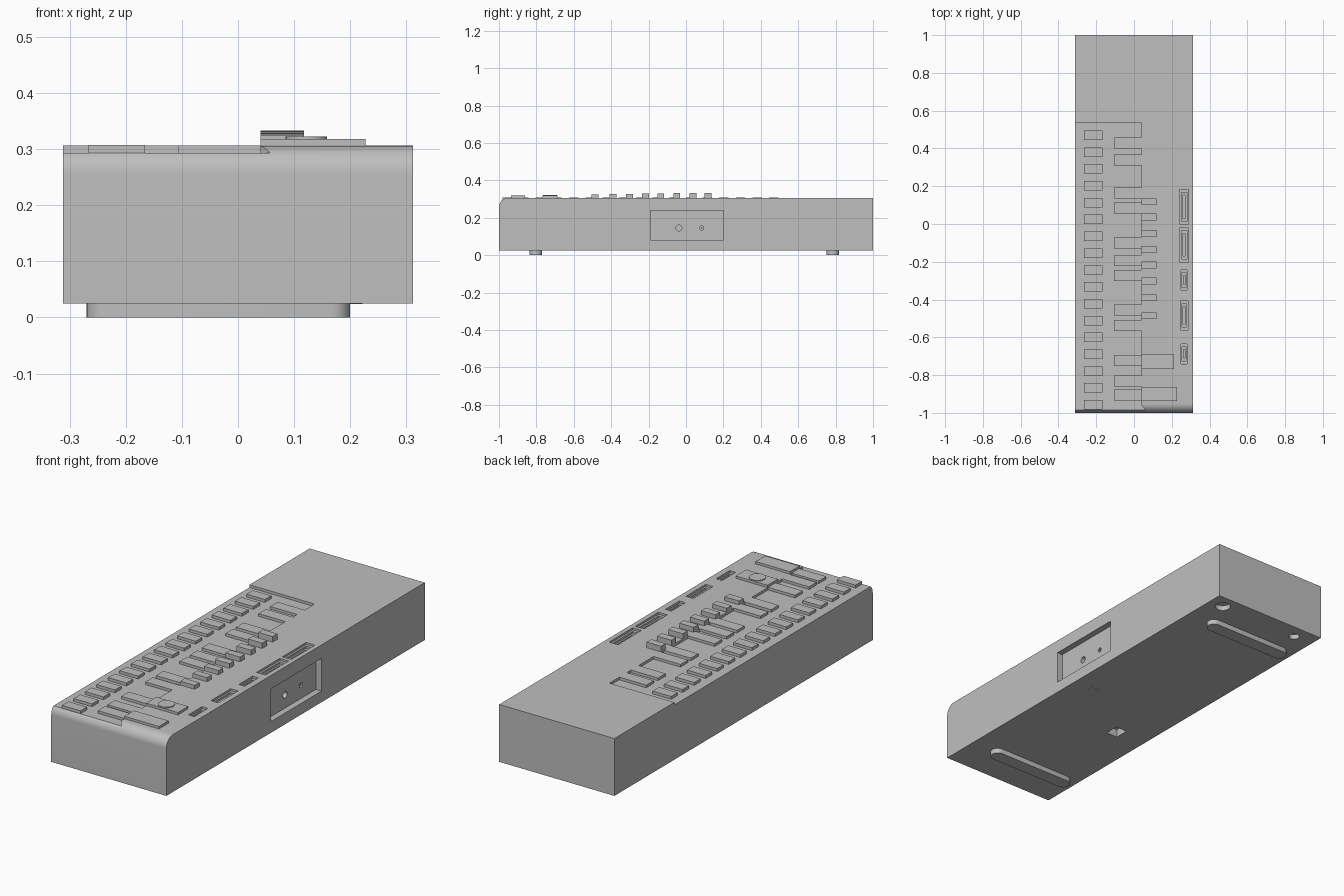
import bpy, bmesh, math

if "Cube" in bpy.data.objects:
    bpy.data.objects.remove(bpy.data.objects["Cube"])

TOP, FLOOR, BASE, HALF_W = 0.306, 0.293, 0.025, 0.312

grey = bpy.data.materials.new("plain grey")
grey.diffuse_color = (0.52, 0.52, 0.52, 1)
grey.use_nodes = True
grey.node_tree.nodes["Principled BSDF"].inputs["Base Color"].default_value = grey.diffuse_color


def prism(name, pts, lo, hi, axis="z"):
    """Extrude a 2D outline: along z from (x, y), or along x from (y, z)."""
    place = (lambda p, h: (p[0], p[1], h)) if axis == "z" else (lambda p, h: (h, p[0], p[1]))
    bm = bmesh.new()
    a = [bm.verts.new(place(p, lo)) for p in pts]
    b = [bm.verts.new(place(p, hi)) for p in pts]
    n = len(pts)
    bm.faces.new(a[::-1])
    bm.faces.new(b)
    for i in range(n):
        bm.faces.new((a[i], a[(i + 1) % n], b[(i + 1) % n], b[i]))
    bmesh.ops.recalc_face_normals(bm, faces=bm.faces)
    me = bpy.data.meshes.new(name)
    bm.to_mesh(me)
    bm.free()
    ob = bpy.data.objects.new(name, me)
    bpy.context.collection.objects.link(ob)
    me.materials.append(grey)
    return ob


def box(name, x0, x1, y0, y1, z0, z1):
    return prism(name, [(x0, y0), (x1, y0), (x1, y1), (x0, y1)], z0, z1)


def arc(cx, cy, r, a0, a1, n):
    return [(cx + r * math.cos(math.radians(a0 + (a1 - a0) * i / n)),
             cy + r * math.sin(math.radians(a0 + (a1 - a0) * i / n))) for i in range(n + 1)]


def disc(name, cx, cy, r, lo, hi, axis="z"):
    return prism(name, arc(cx, cy, r, 0, 360, 32)[:-1], lo, hi, axis)


def smooth(ob):
    bpy.ops.object.select_all(action="DESELECT")
    ob.select_set(True)
    bpy.context.view_layer.objects.active = ob
    bpy.ops.object.shade_smooth_by_angle(angle=math.radians(30))


def cut(target, cutter):
    m = target.modifiers.new("cut", "BOOLEAN")
    m.operation, m.solver, m.object = "DIFFERENCE", "EXACT", cutter
    bpy.context.view_layer.objects.active = target
    bpy.ops.object.modifier_apply(modifier=m.name)
    bpy.data.objects.remove(cutter)


# Case: side profile with a rounded upper front edge
R = 0.05
profile = [(1, BASE), (1, TOP)] + arc(-1 + R, TOP - R, R, 90, 180, 12) + [(-1, BASE)]
case = prism("case", profile, -HALF_W, HALF_W, "x")

# Sunken keyboard bed, flaring at the front
cut(case, prism("bed_cutter", [(-0.4, -1.1), (0.066, -1.1), (0.066, -0.995), (0.04, -0.96),
                               (0.04, 0.535), (-0.4, 0.535)], FLOOR, 0.4))

# Stepped slider and socket slots along the right of the top: y range, half width
for y0, y1, w in [(0.0, 0.183, 0.024), (-0.2, -0.02, 0.024), (-0.35, -0.243, 0.016),
                  (-0.56, -0.407, 0.02), (-0.74, -0.635, 0.016)]:
    cx = 0.265
    cut(case, box("slot_cutter", cx - w, cx + w, y0, y1, TOP - 0.01, 0.4))
    cut(case, box("slot_cutter", cx - w * 0.6, cx + w * 0.6, y0 + 0.015, y1 - 0.015, TOP - 0.02, 0.4))
    cut(case, box("slot_cutter", cx - w * 0.25, cx + w * 0.25, y0 + 0.03, y1 - 0.03, TOP - 0.03, 0.4))

# Connector recess on the right side with two round sockets
cut(case, box("recess_cutter", HALF_W - 0.03, 0.4, -0.19, 0.2, 0.08, 0.24))
cut(case, disc("socket_cutter", -0.038, 0.145, 0.016, HALF_W - 0.07, 0.4, "x"))
cut(case, disc("socket_cutter", 0.084, 0.145, 0.011, HALF_W - 0.06, 0.4, "x"))
pin = disc("socket_pin", 0.084, 0.145, 0.004, HALF_W - 0.065, HALF_W - 0.032, "x")
smooth(pin)

# Holes in the underside
cut(case, disc("hole_cutter", 0.234, 0.93, 0.036, -0.1, BASE + 0.025))
cut(case, disc("hole_cutter", -0.206, 0.93, 0.025, -0.1, BASE + 0.025))
cut(case, box("hole_cutter", -0.175, -0.113, -0.335, -0.265, -0.1, BASE + 0.04))
smooth(case)
smooth(disc("bottom_cap", 0.186, -0.083, 0.036, BASE - 0.001, BASE + 0.002))

# Rubber strip feet with round ends
for name, y in (("front_foot", -0.803), ("rear_foot", 0.785)):
    r = 0.034
    smooth(prism(name, arc(0.2 - r, y, r, -90, 90, 12) + arc(-0.27 + r, y, r, 90, 270, 12),
                 0, BASE + 0.002))

# Row of seventeen small keys on the left
for i in range(17):
    y = 0.47 - i * 0.0892
    box("left_key", -0.266, -0.166, y - 0.025, y + 0.025, FLOOR - 0.02, TOP + 0.001)

# Middle keys, in alternating groups of two and three
for y in (0.43, 0.339, 0.165, 0.085, -0.1, -0.192, -0.272, -0.455, -0.537,
          -0.722, -0.83, -0.905):
    box("middle_key", -0.106, 0.041, y - 0.029, y + 0.029, FLOOR - 0.005, TOP)

# Raised buttons, growing taller towards the rear
for i, y in enumerate((-0.486, -0.39, -0.302, -0.217, -0.135, -0.05, 0.037, 0.118)):
    box("raised_button", 0.04, 0.118, y - 0.018, y + 0.018, TOP - 0.005, 0.325 + i * 0.0012)

# Two wide pads near the front, one with a round dial
box("dial_pad", 0.04, 0.212, -0.768, -0.688, TOP - 0.005, 0.318)
smooth(disc("dial", 0.122, -0.728, 0.037, 0.315, 0.322))
box("front_pad", 0.04, 0.227, -0.936, -0.862, TOP - 0.02, 0.318)
